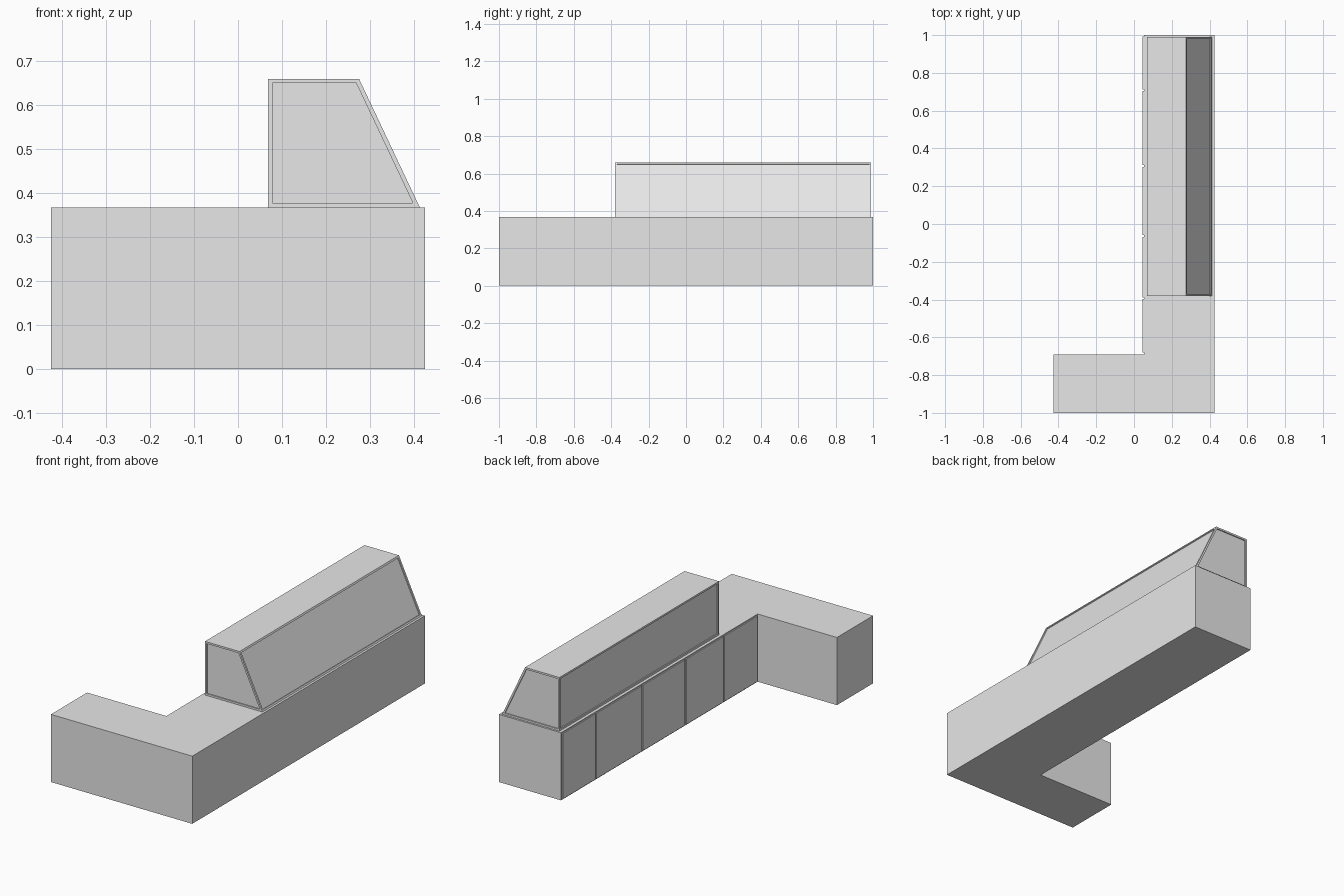
import bpy
import bmesh

cube = bpy.data.objects.get("Cube")
if cube:
    bpy.data.objects.remove(cube, do_unlink=True)

# Single flat finish
grey = bpy.data.materials.new("light_grey")
grey.use_nodes = True
colour = (0.8, 0.8, 0.8, 1)
grey.diffuse_color = colour
grey.node_tree.nodes["Principled BSDF"].inputs["Base Color"].default_value = colour


def finish(name, bm):
    bmesh.ops.recalc_face_normals(bm, faces=bm.faces)
    mesh = bpy.data.meshes.new(name)
    bm.to_mesh(mesh)
    bm.free()
    mesh.materials.append(grey)
    obj = bpy.data.objects.new(name, mesh)
    bpy.context.collection.objects.link(obj)
    return obj


def prism(points, offset):
    """Extrude a closed planar outline along an offset vector."""
    bm = bmesh.new()
    face = bm.faces.new([bm.verts.new(p) for p in points])
    grown = bmesh.ops.extrude_face_region(bm, geom=[face], use_keep_orig=True)
    verts = [v for v in grown["geom"] if isinstance(v, bmesh.types.BMVert)]
    bmesh.ops.translate(bm, verts=verts, vec=offset)
    bmesh.ops.recalc_face_normals(bm, faces=bm.faces)
    return bm


HEIGHT = 0.368
INNER_X = 0.052
RETURN_Y = -0.69

# L-shaped counter base
outline = [(-0.425, -1), (0.425, -1), (0.425, 1), (INNER_X, 1),
           (INNER_X, RETURN_Y), (-0.425, RETURN_Y)]
finish("counter_base", prism([(x, y, 0) for x, y in outline], (0, 0, HEIGHT)))

# Display case with a sloping customer side and recessed panes
section = [(0.068, HEIGHT), (0.413, HEIGHT), (0.275, 0.66), (0.068, 0.66)]
case = prism([(x, -0.38, z) for x, z in section], (0, 1.37, 0))
panes = [f for f in case.faces if abs(f.normal.z) < 0.9]
bmesh.ops.inset_individual(case, faces=panes, thickness=0.01,
                           use_even_offset=True)
bmesh.ops.inset_individual(case, faces=panes, thickness=0, depth=-0.006)
finish("display_case", case)

# Cupboard doors along the staff side, with narrow gaps
edges = [0.998, 0.708, 0.308, -0.063, -0.393, RETURN_Y + 0.005]
GAP = 0.005
for i, (back, front) in enumerate(zip(edges, edges[1:])):
    y0, y1, z0, z1 = front + GAP, back - GAP, 0.006, HEIGHT - 0.006
    door = [(INNER_X, y0, z0), (INNER_X, y1, z0),
            (INNER_X, y1, z1), (INNER_X, y0, z1)]
    finish(f"cupboard_door_{i + 1}", prism(door, (-0.006, 0, 0)))
